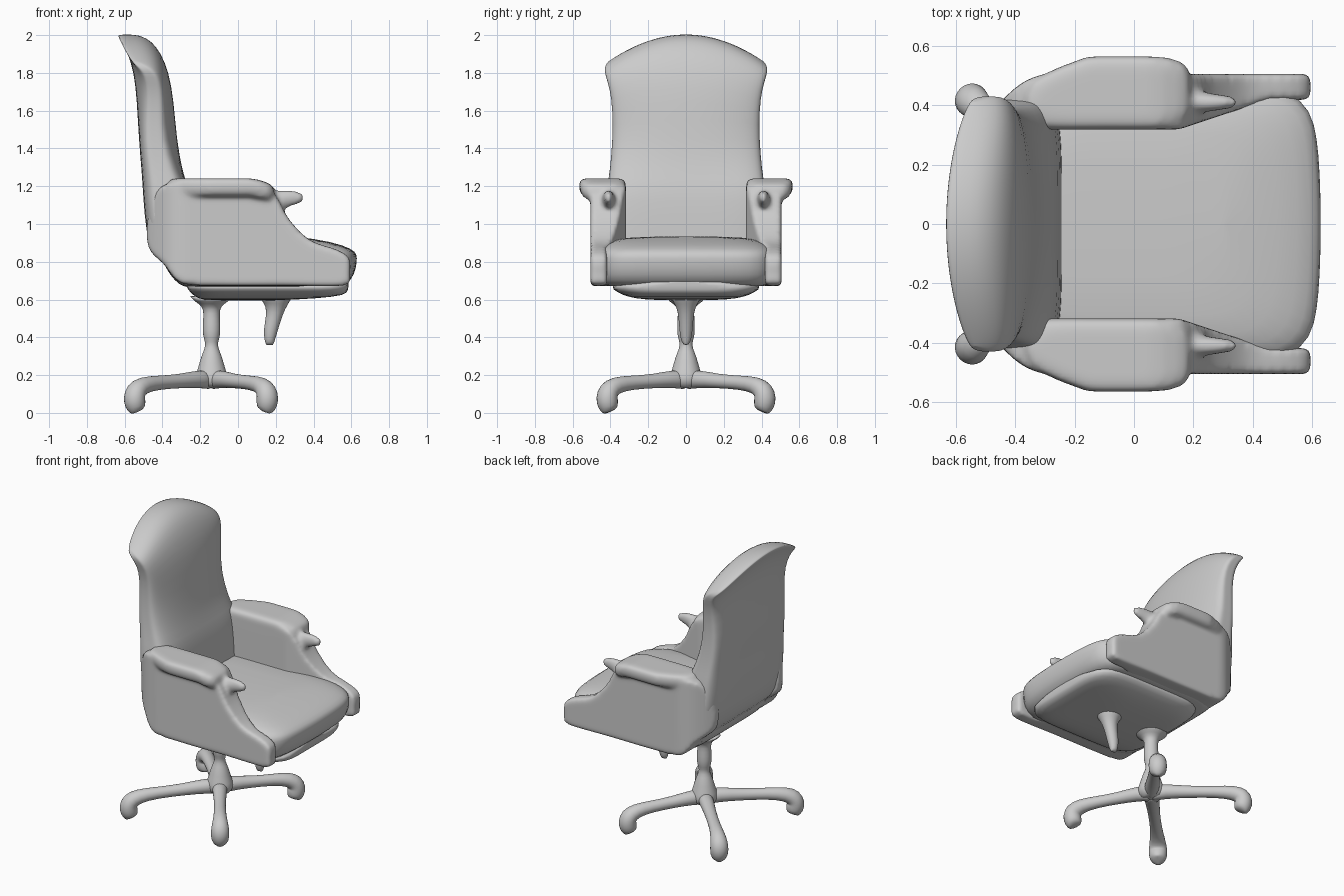
import bpy, bmesh
from math import sin, cos, pi
from mathutils import Vector

if "Cube" in bpy.data.objects:
    bpy.data.objects.remove(bpy.data.objects["Cube"])

GREY = (0.6, 0.6, 0.6, 1)
grey = bpy.data.materials.new("plain grey")
grey.use_nodes = True
grey.diffuse_color = GREY
grey.node_tree.nodes["Principled BSDF"].inputs["Base Color"].default_value = GREY


def finish(name, bm, subdiv=0):
    bmesh.ops.recalc_face_normals(bm, faces=bm.faces)
    for f in bm.faces:
        f.smooth = True
    mesh = bpy.data.meshes.new(name)
    bm.to_mesh(mesh)
    bm.free()
    mesh.materials.append(grey)
    obj = bpy.data.objects.new(name, mesh)
    bpy.context.collection.objects.link(obj)
    if subdiv:
        mod = obj.modifiers.new("smooth", "SUBSURF")
        mod.levels = mod.render_levels = subdiv
    return obj


def squircle(n, p):
    """Unit superellipse points; p = 2 is a circle, larger is boxier."""
    pts = []
    for i in range(n):
        c, s = cos(2 * pi * (i + 0.5) / n), sin(2 * pi * (i + 0.5) / n)
        r = (abs(c) ** p + abs(s) ** p) ** (-1 / p)
        pts.append((c * r, s * r))
    return pts


def loft(name, rings, subdiv=1):
    """Skin through rings, each end closed by a strip of quads."""
    bm = bmesh.new()
    loops = [[bm.verts.new(co) for co in ring] for ring in rings]
    n = len(loops[0])
    for a, b in zip(loops, loops[1:]):
        for i in range(n):
            j = (i + 1) % n
            bm.faces.new((a[i], a[j], b[j], b[i]))
    for end in (loops[0], loops[-1]):
        for i in range(n // 2 - 1):
            bm.faces.new((end[i], end[i + 1], end[n - 2 - i], end[n - 1 - i]))
    return finish(name, bm, subdiv)


def tube(name, path, flat=1.0, ref=(0, 1, 0), n=12, subdiv=1):
    """Round bar through (x, y, z, radius) stations; ref lies across the bar."""
    pts = [Vector(p[:3]) for p in path]
    rings = []
    for i, p in enumerate(pts):
        t = (pts[min(i + 1, len(pts) - 1)] - pts[max(i - 1, 0)]).normalized()
        side = t.cross(Vector(ref)).normalized()
        up = side.cross(t)
        r = path[i][3]
        rings.append([p + side * c * r * flat + up * s * r for c, s in squircle(n, 2)])
    return loft(name, rings, subdiv)


def spline(points, steps=4):
    """Closed smooth outline through a few points."""
    v = [Vector(p) for p in points]
    n, out = len(v), []
    for i in range(n):
        a, b, c, d = v[i - 1], v[i], v[(i + 1) % n], v[(i + 2) % n]
        for k in range(steps):
            t = k / steps
            out.append(0.5 * (2 * b + (c - a) * t + (2 * a - 5 * b + 4 * c - d) * t * t
                              + (3 * b - a - 3 * c + d) * t ** 3))
    return out


def clamp(t):
    return max(0.0, min(1.0, t))


def blend(name, parts):
    """Fuse overlapping parts into one soft upholstered form."""
    for obj in bpy.context.selected_objects:
        obj.select_set(False)
    for obj in parts:
        obj.select_set(True)
    bpy.context.view_layer.objects.active = parts[0]
    bpy.ops.object.join()
    obj = parts[0]
    obj.name = name
    remesh = obj.modifiers.new("fuse", "REMESH")
    remesh.mode = "VOXEL"
    remesh.voxel_size = 0.013
    remesh.use_smooth_shade = True
    soften = obj.modifiers.new("soften", "SMOOTH")
    soften.factor = 0.5
    soften.iterations = 9


# Tall backrest: arched top, bowed front and rear
sections = [(0.74, -0.33, -0.27, 0.34), (0.78, -0.39, -0.24, 0.4), (0.88, -0.475, -0.24, 0.425),
            (1.05, -0.495, -0.25, 0.43), (1.2, -0.505, -0.265, 0.418), (1.28, -0.51, -0.295, 0.402),
            (1.45, -0.525, -0.325, 0.388), (1.65, -0.535, -0.34, 0.388), (1.8, -0.55, -0.365, 0.402),
            (1.91, -0.585, -0.41, 0.425), (1.97, -0.62, -0.46, 0.432), (1.995, -0.637, -0.51, 0.425),
            (2.004, -0.63, -0.55, 0.41)]
rings = []
for z, rear, front, half in sections:
    ring = []
    for u, s in squircle(48, 5):
        y = u * half
        bow = (y / 0.42) ** 2
        t = clamp((z - 1.45) / 0.55)
        x = (rear + front) / 2 + s * (front - rear) / 2
        x += bow * (0.07 * t * (1 - s) / 2 + (1 + s) / 2
                    * (0.04 * t * t - 0.05 * clamp((z - 1.2) / 0.2) * (1 - t * t)))
        ring.append((x, y, z - 0.15 * bow * t))
    rings.append(ring)
loft("backrest", rings)

# Seat cushion with a crowned top; the rear follows the sloping shell
rings = []
for z, back, front, half in [(0.665, -0.26, 0.5, 0.4), (0.675, -0.31, 0.575, 0.45),
                             (0.73, -0.36, 0.617, 0.465), (0.8, -0.4, 0.63, 0.465),
                             (0.85, -0.4, 0.63, 0.46), (0.885, -0.38, 0.605, 0.445),
                             (0.92, -0.34, 0.5, 0.38), (0.935, -0.3, 0.3, 0.25)]:
    ring = []
    for u, v in squircle(40, 9):
        x = (back + front) / 2 + u * (front - back) / 2
        ring.append((x - 0.03 * v * v * clamp(u), v * half, z - 0.02 * clamp((x - 0.3) / 0.3)
                     * clamp((z - 0.8) / 0.1)))
    rings.append(ring)
loft("seat_cushion", rings)

# Shallow pan under the seat
rings = [[((a + b) / 2 + u * (b - a) / 2, v * h, z) for u, v in squircle(32, 7)]
         for z, a, b, h in [(0.595, -0.16, 0.2, 0.16), (0.606, -0.21, 0.42, 0.27),
                            (0.622, -0.235, 0.57, 0.33), (0.65, -0.265, 0.585, 0.385),
                            (0.7, -0.285, 0.585, 0.43)]]
loft("seat_pan", rings)

# Arms: side panel, pad and front horn fused together
outline = spline([(-0.475, 0.88), (-0.39, 0.785), (-0.3, 0.688), (-0.1, 0.675), (0.25, 0.675),
                  (0.56, 0.675), (0.592, 0.74), (0.587, 0.82), (0.52, 0.865), (0.38, 0.915),
                  (0.27, 1.025), (0.205, 1.14), (0.13, 1.21), (-0.1, 1.215), (-0.35, 1.215),
                  (-0.43, 1.17), (-0.475, 1.05)])
for side, label in ((1, "left"), (-1, "right")):
    bm = bmesh.new()
    face = bm.faces.new([bm.verts.new((p.x, 0, p.y)) for p in outline])
    new = bmesh.ops.extrude_face_region(bm, geom=[face])["geom"]
    for v in new:
        if isinstance(v, bmesh.types.BMVert):
            v.co.y = 1
    for x in (-0.44, -0.4, -0.36, -0.32, -0.28, 0.15, 0.3, 0.45):
        bmesh.ops.bisect_plane(bm, geom=bm.verts[:] + bm.edges[:] + bm.faces[:],
                               plane_co=(x, 0, 0), plane_no=(1, 0, 0))
    for v in bm.verts:
        x = v.co.x
        if v.co.y > 0.5:
            y = 0.506 - 3.3 * clamp(-0.28 - x) ** 2
        else:
            y = 0.318 + 0.1 * clamp((x - 0.15) / 0.3)
        v.co.y = side * y
    panel = finish(label + "_side_panel", bm)

    rings = []
    for z, grow in [(1.145, 0.72), (1.155, 0.9), (1.185, 1.0), (1.215, 1.0), (1.236, 0.92),
                    (1.242, 0.7)]:
        ring = []
        for u, v in squircle(40, 5):
            x = -0.09 + 0.28 * u * (1 + grow) / 2
            taper = 0.07 * clamp((-0.15 - x) / 0.2) if v > 0 else 0
            ring.append((x, side * (0.443 + 0.123 * v * grow - taper),
                         z - 0.03 * clamp((x - 0.08) / 0.1)))
        rings.append(ring)
    pad = loft(label + "_armrest_pad", rings, 0)

    y = side * 0.41
    horn = tube(label + "_arm_horn",
                [(0.12, y, 1.09, 0.065), (0.2, y, 1.115, 0.058), (0.235, y, 1.13, 0.052),
                 (0.28, y, 1.138, 0.043), (0.32, y, 1.139, 0.033), (0.35, y, 1.139, 0.02)],
                0.68, ref=(0, 0, 1), subdiv=0)
    blend(label + "_arm", [panel, pad, horn])

# Swivel column
tube("column", [(-0.14, 0, z, r) for z, r in
                [(0.13, 0.05), (0.15, 0.08), (0.19, 0.09), (0.235, 0.072), (0.3, 0.056),
                 (0.345, 0.034), (0.375, 0.034), (0.41, 0.047), (0.47, 0.047), (0.53, 0.042),
                 (0.565, 0.05), (0.59, 0.09), (0.62, 0.12)]], n=20)

# Tilt lever
tube("tilt_lever", [(0.2, 0, 0.64, 0.1), (0.2, 0, 0.6, 0.08), (0.2, 0, 0.56, 0.05),
                    (0.188, 0, 0.5, 0.04), (0.173, 0, 0.44, 0.037), (0.167, 0, 0.39, 0.029),
                    (0.168, 0, 0.358, 0.018)], 1.05)

# Four splayed legs ending in rounded feet
for end, dx in (("front", 0.297), ("rear", -0.41)):
    for side, label in ((1, "left"), (-1, "right")):
        dy = side * 0.42
        path = [(0, 0.17, 0.05), (0.15, 0.182, 0.05), (0.4, 0.168, 0.038), (0.7, 0.16, 0.038),
                (0.89, 0.147, 0.048), (0.98, 0.118, 0.058), (1.0, 0.08, 0.061),
                (0.985, 0.04, 0.058), (0.96, 0.008, 0.042)]
        tube(f"{end}_{label}_leg", [(-0.14 + dx * t, dy * t, z, r) for t, z, r in path],
             ref=(-dy, dx, 0))
